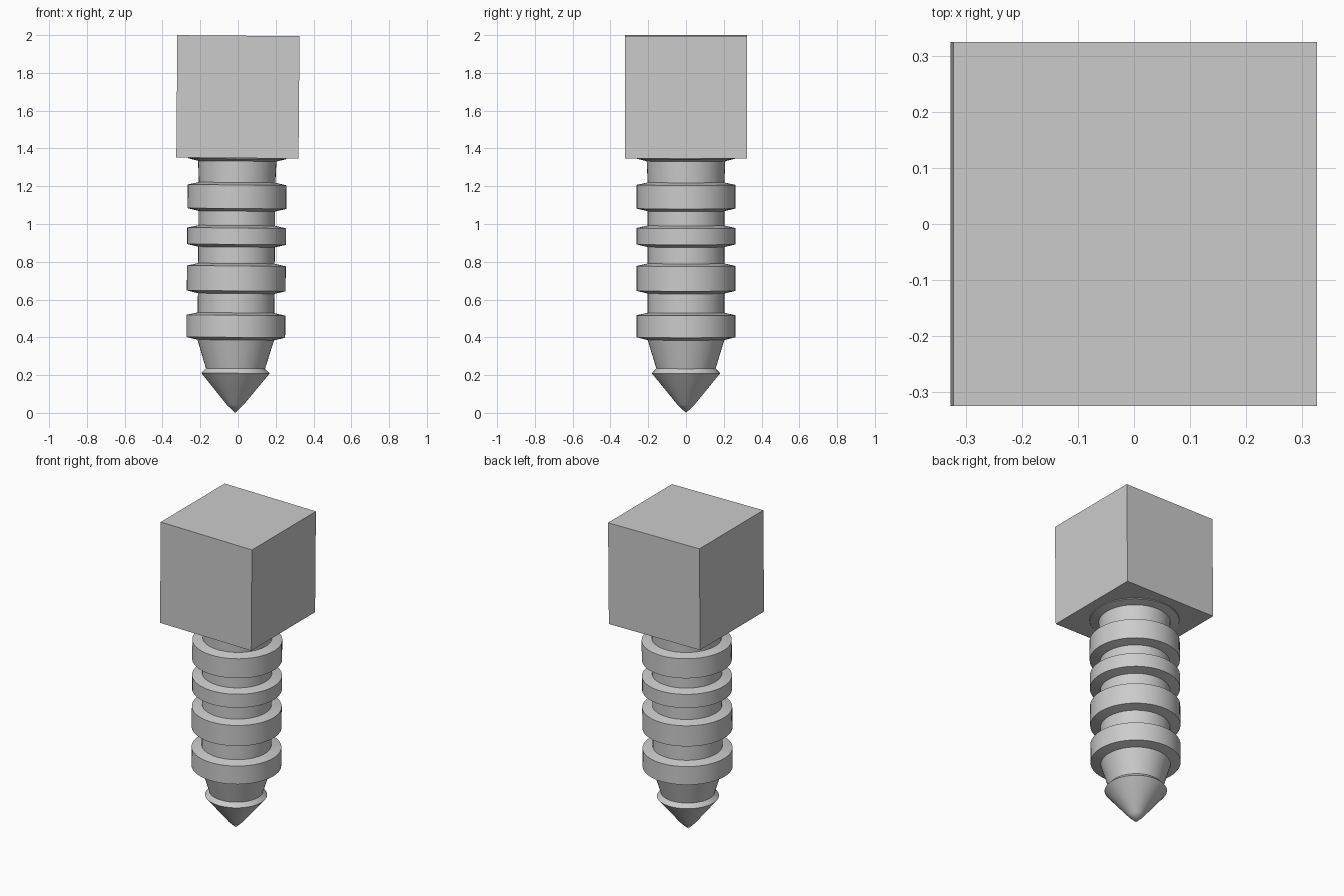
import bpy, bmesh, math
from mathutils import Matrix

if "Cube" in bpy.data.objects:
    bpy.data.objects.remove(bpy.data.objects["Cube"])

SEG = 48
TILT = 0.0088
# the whole piece leans very slightly towards +x
LEAN = Matrix.Translation((-0.0155, 0, 0)) @ Matrix.Rotation(TILT, 4, 'Y')


def make_object(name, bm):
    bmesh.ops.recalc_face_normals(bm, faces=bm.faces)
    me = bpy.data.meshes.new(name)
    bm.to_mesh(me)
    bm.free()
    ob = bpy.data.objects.new(name, me)
    bpy.context.collection.objects.link(ob)
    return ob


def lathe(name, profile):
    bm = bmesh.new()
    vs = [bm.verts.new((r, 0, z)) for r, z in profile]
    edges = [bm.edges.new(p) for p in zip(vs, vs[1:])]
    bmesh.ops.spin(bm, geom=vs + edges, cent=(0, 0, 0), axis=(0, 0, 1),
                   angle=2 * math.pi, steps=SEG, use_merge=True)
    bmesh.ops.remove_doubles(bm, verts=bm.verts, dist=1e-5)
    bm.transform(LEAN)
    return make_object(name, bm)


# shaft: flange under the head, neck, four rings, taper and point
profile = [(0, 1.352), (0.262, 1.352), (0.258, 1.345), (0.208, 1.333)]
rings = [(1.22, 1.068), (0.992, 0.878), (0.791, 0.632), (0.53, 0.386)]
for top, bottom in rings:
    profile += [(0.203, top), (0.262, top - 0.013),
                (0.262, bottom + 0.014), (0.203, bottom)]
profile += [(0.157, 0.235), (0.181, 0.21), (0.045, 0.043), (0, 0.0)]
shaft = lathe("ringed_shaft", profile)

bpy.context.view_layer.objects.active = shaft
shaft.select_set(True)
bpy.ops.object.shade_smooth_by_angle(angle=math.radians(30))

# square head
bm = bmesh.new()
bmesh.ops.create_cube(bm, size=0.648)
bm.transform(Matrix.Translation((-0.0005, 0, 1.673)) @ Matrix.Rotation(TILT, 4, 'Y'))
make_object("cube_head", bm)
